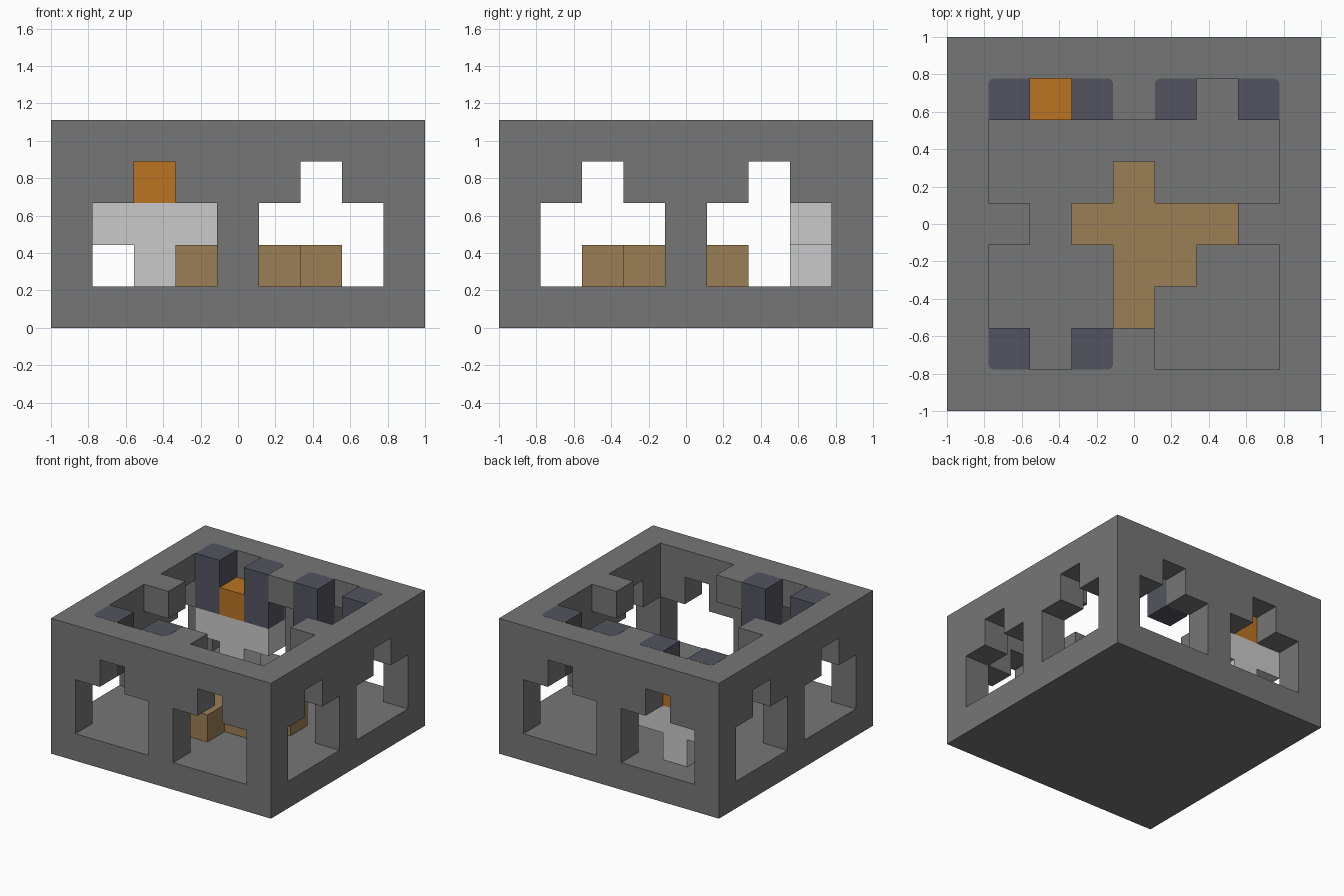
import bpy
import bmesh
from mathutils import Vector

U = 2 / 9  # one grid cell
ROUND = 0.03
old = bpy.data.objects.get("Cube")
if old:
    bpy.data.objects.remove(old, do_unlink=True)


def material(name, rgb):
    mat = bpy.data.materials.new(name)
    mat.use_nodes = True
    mat.diffuse_color = (*rgb, 1)
    mat.node_tree.nodes["Principled BSDF"].inputs["Base Color"].default_value = (*rgb, 1)
    return mat


GREY = material("mid_grey", (0.18, 0.18, 0.18))
LIGHT = material("light_grey", (0.59, 0.59, 0.59))
BROWN = material("tan_brown", (0.33, 0.21, 0.087))
ORANGE = material("burnt_orange", (0.49, 0.175, 0.016))
DARK = material("slate", (0.088, 0.088, 0.115))


def finish(name, bm, mat):
    bmesh.ops.recalc_face_normals(bm, faces=bm.faces)
    mesh = bpy.data.meshes.new(name)
    bm.to_mesh(mesh)
    bm.free()
    mesh.materials.append(mat)
    obj = bpy.data.objects.new(name, mesh)
    bpy.context.collection.objects.link(obj)
    return obj


def box(bm, low, high):
    """Add a box between two corners and return its vertices."""
    low, high = Vector(low), Vector(high)
    verts = bmesh.ops.create_cube(bm, size=1)["verts"]
    for v in verts:
        v.co = (low + high) / 2 + v.co * (high - low)
    return verts


def corner(i, j, k):
    return Vector((i * U - 1, j * U - 1, k * U))


def cell_part(name, cells, mat):
    """Join grid cells into one shell, keeping only the exposed sides."""
    bm = bmesh.new()
    for cell in cells:
        for axis in range(3):
            for step in (0, 1):
                beside = list(cell)
                beside[axis] += 2 * step - 1
                if tuple(beside) in cells:
                    continue
                quad = []
                for a, b in ((0, 0), (1, 0), (1, 1), (0, 1)):
                    p = list(cell)
                    p[axis] += step
                    p[(axis + 1) % 3] += a
                    p[(axis + 2) % 3] += b
                    quad.append(bm.verts.new(corner(*p)))
                if step == 0:
                    quad.reverse()
                bm.faces.new(quad)
    bmesh.ops.remove_doubles(bm, verts=bm.verts, dist=0.001)
    bmesh.ops.dissolve_limit(bm, angle_limit=0.01, verts=bm.verts, edges=bm.edges)
    return finish(name, bm, mat)


# Box frame: floor, four walls with two stepped windows each, and rim tabs
def is_frame(i, j, k):
    if k == 0:
        return True
    on_x, on_y = i in (0, 8), j in (0, 8)
    if on_x and on_y:
        return True
    if on_x or on_y:
        along = j if on_x else i
        window = along not in (0, 4, 8) and k in (1, 2)
        notch = along in (2, 6) and k == 3
        return not (window or notch)
    return k == 4 and (i, j) in ((1, 4), (7, 4), (4, 1), (4, 7))


cell_part("box_frame", {(i, j, k) for i in range(9) for j in range(9) for k in range(5)
                        if is_frame(i, j, k)}, GREY)

# Pieces lying inside the box
cell_part("floor_piece", {(3, 4, 1), (4, 4, 1), (5, 4, 1), (6, 4, 1), (4, 5, 1),
                          (4, 3, 1), (5, 3, 1), (4, 2, 1)}, BROWN)
cell_part("tee_piece", {(1, 7, 2), (2, 7, 2), (3, 7, 2), (2, 7, 1)}, LIGHT)
cell_part("tee_peg", {(2, 7, 3)}, ORANGE)

# Slate posts hanging from the rim, each with one rounded outer corner
for n, (i, j) in enumerate(((1, 7), (3, 7), (5, 7), (7, 7), (1, 1), (3, 1)), 1):
    low, high = corner(i, j, 3), corner(i + 1, j + 1, 5)
    out_x = low.x if i in (1, 5) else high.x
    out_y = high.y if j == 7 else low.y
    bm = bmesh.new()
    box(bm, low, high + Vector((0, 0, 0.001)))
    edges = [e for e in bm.edges if all(abs(v.co.x - out_x) < 0.001 and
                                        abs(v.co.y - out_y) < 0.001 for v in e.verts)]
    bmesh.ops.bevel(bm, geom=edges, offset=ROUND, segments=5, profile=0.5, affect='EDGES')
    finish(f"rim_post_{n}", bm, DARK)

    # Frame material behind the rounded corner
    in_x = out_x + (ROUND if i in (1, 5) else -ROUND)
    in_y = out_y + (-ROUND if j == 7 else ROUND)
    bm = bmesh.new()
    box(bm, (min(in_x, out_x), min(in_y, out_y), low.z + 0.01),
        (max(in_x, out_x), max(in_y, out_y), high.z))
    finish(f"rim_corner_fill_{n}", bm, GREY)
